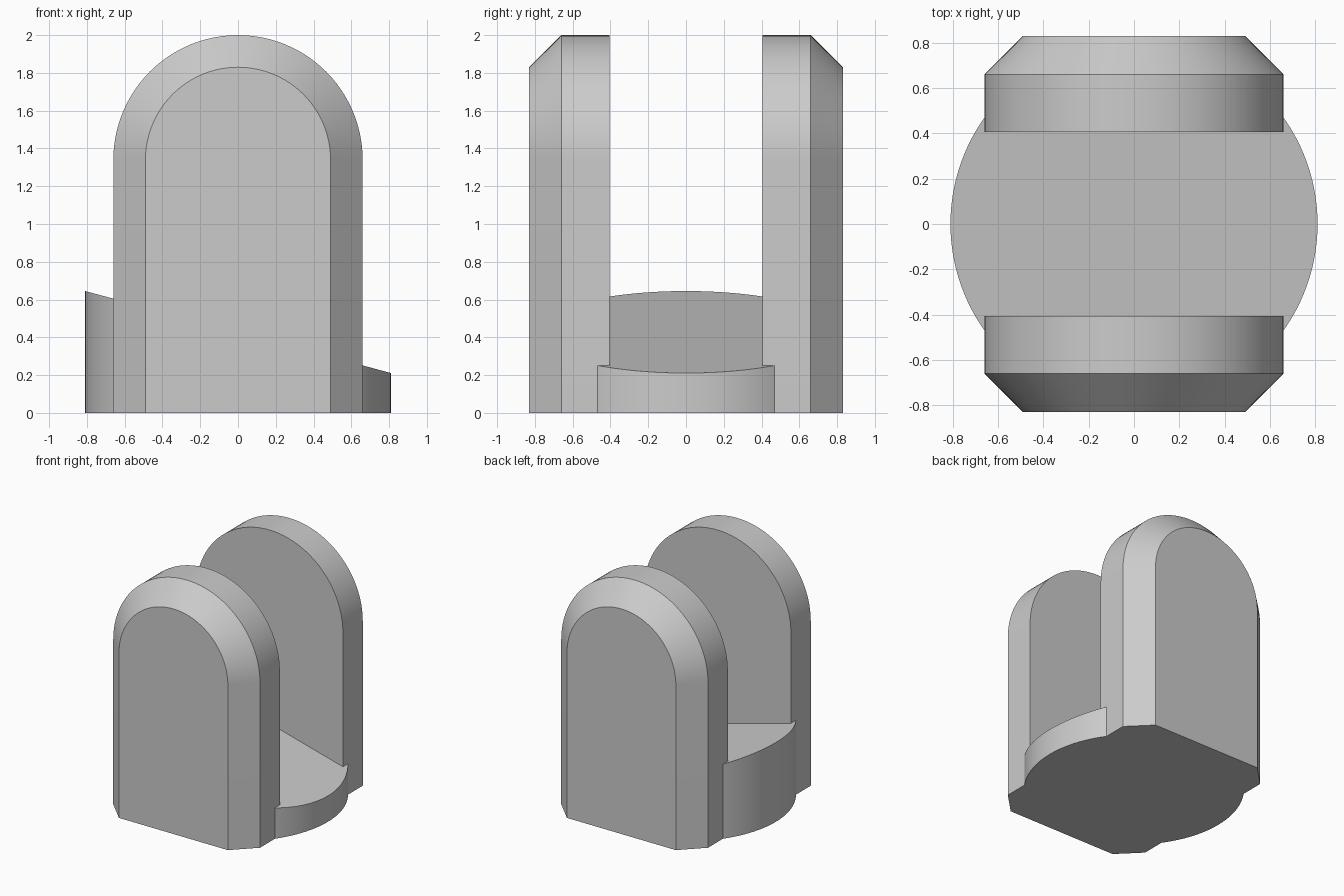
import bpy, bmesh, math

cube = bpy.data.objects.get("Cube")
if cube:
    bpy.data.objects.remove(cube, do_unlink=True)

GREY = (0.6, 0.6, 0.6, 1)
grey = bpy.data.materials.new("plain_grey")
grey.use_nodes = True
grey.diffuse_color = GREY
grey.node_tree.nodes["Principled BSDF"].inputs["Base Color"].default_value = GREY

BASE_RADIUS = 0.81
ARCH_RADIUS = 0.66
CHAMFER = 0.17
ARCH_CENTRE = 2 - ARCH_RADIUS
INNER_Y, OUTER_Y = 0.405, 0.83


def finish(bm, name):
    bmesh.ops.recalc_face_normals(bm, faces=bm.faces)
    mesh = bpy.data.meshes.new(name)
    bm.to_mesh(mesh)
    bm.free()
    obj = bpy.data.objects.new(name, mesh)
    bpy.context.collection.objects.link(obj)
    mesh.materials.append(grey)
    bpy.ops.object.select_all(action="DESELECT")
    obj.select_set(True)
    bpy.context.view_layer.objects.active = obj
    bpy.ops.object.shade_smooth_by_angle(angle=math.radians(30))
    return obj


def arch_ring(bm, radius, y, steps=48):
    """Upright arch outline with straight legs down to the floor."""
    arc = [(radius * math.cos(math.pi * i / steps),
            ARCH_CENTRE + radius * math.sin(math.pi * i / steps)) for i in range(steps + 1)]
    outline = [(radius, 0)] + arc + [(-radius, 0)]
    return [bm.verts.new((x, y, z)) for x, z in outline]


def arched_wall(name, side):
    bm = bmesh.new()
    rings = [arch_ring(bm, ARCH_RADIUS, side * INNER_Y),
             arch_ring(bm, ARCH_RADIUS, side * (OUTER_Y - CHAMFER)),
             arch_ring(bm, ARCH_RADIUS - CHAMFER, side * OUTER_Y)]
    for a, b in zip(rings, rings[1:]):
        for i in range(len(a) - 1):
            bm.faces.new((a[i], a[i + 1], b[i + 1], b[i]))
    # Inner face, outer face and flat underside
    bm.faces.new(rings[0])
    bm.faces.new(rings[-1])
    bm.faces.new([r[0] for r in rings] + [r[-1] for r in reversed(rings)])
    return finish(bm, name)


# Round base whose top slopes down towards +x
bm = bmesh.new()
bmesh.ops.create_cone(bm, cap_ends=True, segments=128, radius1=BASE_RADIUS,
                      radius2=BASE_RADIUS, depth=1)
slope = math.tan(math.radians(15))
for v in bm.verts:
    v.co.z = 0.428 - slope * v.co.x if v.co.z > 0 else 0
finish(bm, "sloped_round_base")

# Matching chamfered walls
arched_wall("front_arched_wall", -1)
arched_wall("back_arched_wall", 1)
